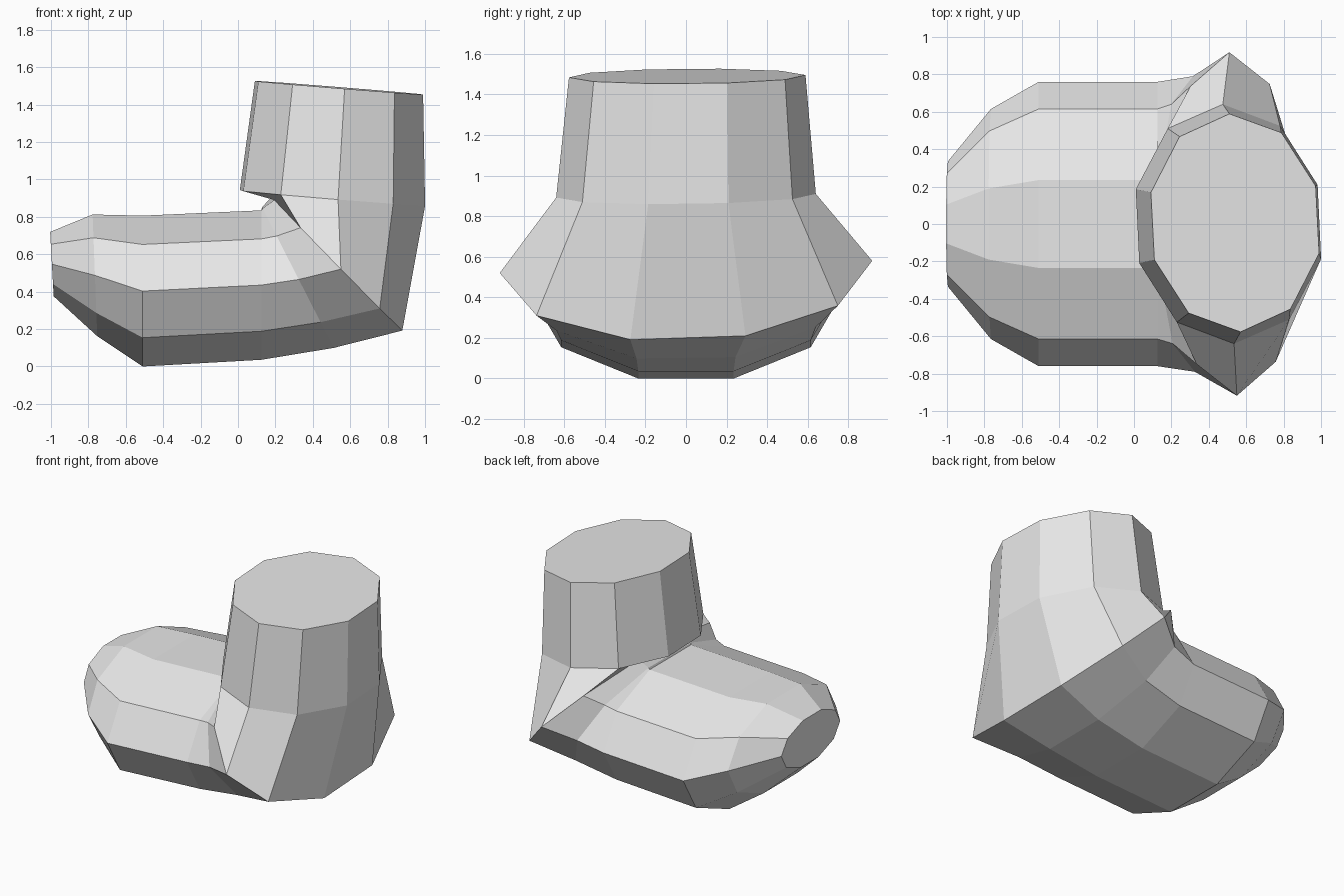
import bpy, bmesh, math
from mathutils import Vector

cube = bpy.data.objects.get("Cube")
if cube:
    bpy.data.objects.remove(cube, do_unlink=True)

# Plain grey material
grey = bpy.data.materials.new("light_grey")
grey.use_nodes = True
grey.diffuse_color = (0.8, 0.8, 0.8, 1)
grey.node_tree.nodes["Principled BSDF"].inputs["Base Color"].default_value = (0.8, 0.8, 0.8, 1)

# Cross-sections from toe to cuff: centre, sole/heel half axis, sideways half axis
SIDES = 10
sections = [
    ((-0.995, 0, 0.547), (0.01, 0, -0.181), (0, 0.335, 0)),           # toe tip
    ((-0.765, 0, 0.487), (0.013, 0, -0.342), (0, 0.615, 0)),          # toe
    ((-0.51, 0, 0.403), (0, 0, -0.424), (0, 0.76, 0)),                # ball
    ((0.125, 0, 0.435), (0, 0, -0.42), (0, 0.76, 0)),                 # instep
    ((0.32, 0, 0.475), (0.2, 0, -0.392), (-0.005, 0.79, 0.01)),       # arch
    ((0.53, 0, 0.55), (0.36, 0.01, -0.367), (-0.02, 0.918, 0.03)),    # heel bend
    ((0.505, 0, 0.901), (0.511, 0.012, -0.041), (-0.03, 0.64, 0.009)),  # ankle
    ((0.54, 0.006, 1.49), (0.463, 0.018, -0.037), (-0.03, 0.583, 0.006)),  # cuff
]


def ring(bm, centre, down, side):
    """One ten-sided cross-section with a flat edge at the sole."""
    verts = []
    for i in range(SIDES):
        t = 2 * math.pi * (i + 0.5) / SIDES
        verts.append(bm.verts.new(
            Vector(centre) + Vector(down) * math.cos(t) + Vector(side) * math.sin(t)))
    return verts


# Boot: loft the sections and close both ends
bm = bmesh.new()
rings = [ring(bm, *s) for s in sections]
for a, b in zip(rings, rings[1:]):
    for i in range(SIDES):
        j = (i + 1) % SIDES
        bm.faces.new((a[i], a[j], b[j], b[i]))
bm.faces.new(rings[0][::-1])
bm.faces.new(rings[-1])
# Orient the shell outward, using the flat cuff top as reference
bmesh.ops.recalc_face_normals(bm, faces=bm.faces)
bm.faces.ensure_lookup_table()
bm.normal_update()
if bm.faces[-1].normal.z < 0:
    bmesh.ops.reverse_faces(bm, faces=bm.faces)

mesh = bpy.data.meshes.new("boot")
bm.to_mesh(mesh)
bm.free()
mesh.materials.append(grey)
boot = bpy.data.objects.new("boot", mesh)
bpy.context.collection.objects.link(boot)
